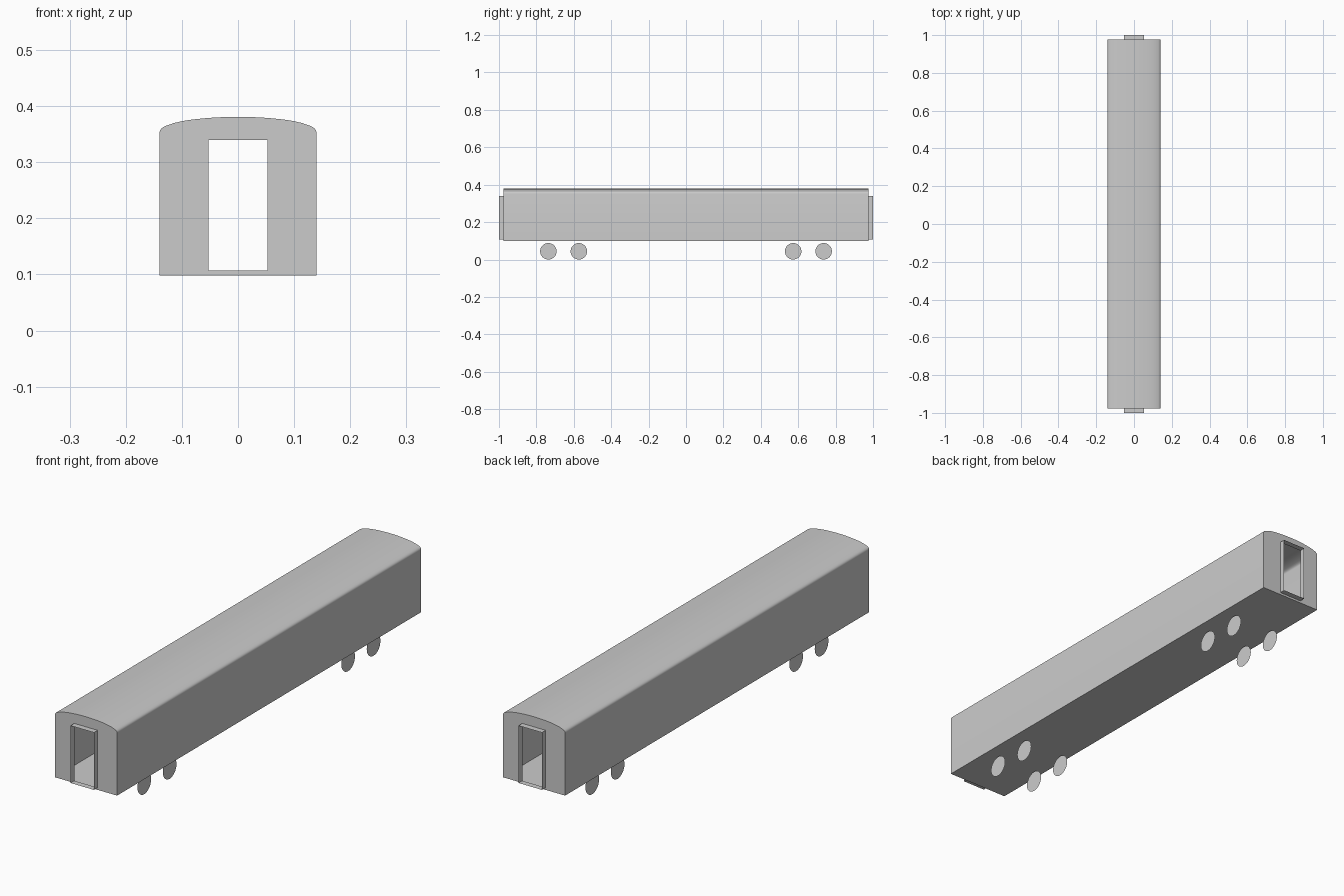
import bpy, bmesh, math

if "Cube" in bpy.data.objects:
    bpy.data.objects.remove(bpy.data.objects["Cube"])

FLOOR, HALF_LEN = 0.098, 0.976
# half cross-section of the coach: floor centre, side, rounded eave, roof crown
SECTION = [(0, FLOOR), (0.14, FLOOR), (0.14, 0.352), (0.1393, 0.356), (0.1372, 0.3595),
           (0.1335, 0.3625), (0.128, 0.3652), (0.115, 0.3697), (0.1, 0.3733),
           (0.08, 0.3764), (0.053, 0.379), (0.027, 0.3805), (0, 0.381)]
# half doorway outline: sill centre to lintel centre
DOOR = [(0, 0.107), (0.0525, 0.107), (0.0525, 0.34), (0, 0.34)]


def row(bm, points, y):
    return [bm.verts.new((x, y, z)) for x, z in points]


def strip(bm, a, b):
    for i in range(len(a) - 1):
        bm.faces.new((a[i], a[i + 1], b[i + 1], b[i]))


def mirrored_object(name, bm, axes):
    """Make an object from part of a shape and mirror it about the origin."""
    mesh = bpy.data.meshes.new(name)
    bmesh.ops.recalc_face_normals(bm, faces=bm.faces)
    bm.to_mesh(mesh)
    bm.free()
    ob = bpy.data.objects.new(name, mesh)
    bpy.context.collection.objects.link(ob)
    bpy.ops.object.select_all(action='DESELECT')
    bpy.context.view_layer.objects.active = ob
    ob.select_set(True)
    mod = ob.modifiers.new("mirror", 'MIRROR')
    mod.use_axis = axes
    mod.merge_threshold = 0.0001
    bpy.ops.object.modifier_apply(modifier=mod.name)
    bm = bmesh.new()
    bm.from_mesh(ob.data)
    bmesh.ops.recalc_face_normals(bm, faces=bm.faces)
    bm.to_mesh(ob.data)
    bm.free()
    bpy.ops.object.shade_smooth_by_angle(angle=math.radians(35))
    return ob


# hollow coach body with an open doorway in each end wall
bm = bmesh.new()
middle, end = row(bm, SECTION, 0), row(bm, SECTION, -HALF_LEN)
strip(bm, middle, end)
door = row(bm, DOOR, -HALF_LEN)
bm.faces.new(end + door[::-1])
mirrored_object("coach_body", bm, (True, True, False))

# thin gangway sleeves around the doorways
bm = bmesh.new()
strip(bm, row(bm, DOOR, -HALF_LEN), row(bm, DOOR, -1))
mirrored_object("gangway", bm, (True, True, False))

# flat wheel discs, two axles per bogie
R = 0.044
for name, y in (("outer_wheels", -0.736), ("inner_wheels", -0.573)):
    bm = bmesh.new()
    bm.faces.new([bm.verts.new((0.094, y + R * math.cos(a), R + R * math.sin(a)))
                  for a in (math.tau * i / 32 for i in range(32))])
    mirrored_object(name, bm, (True, True, False))
